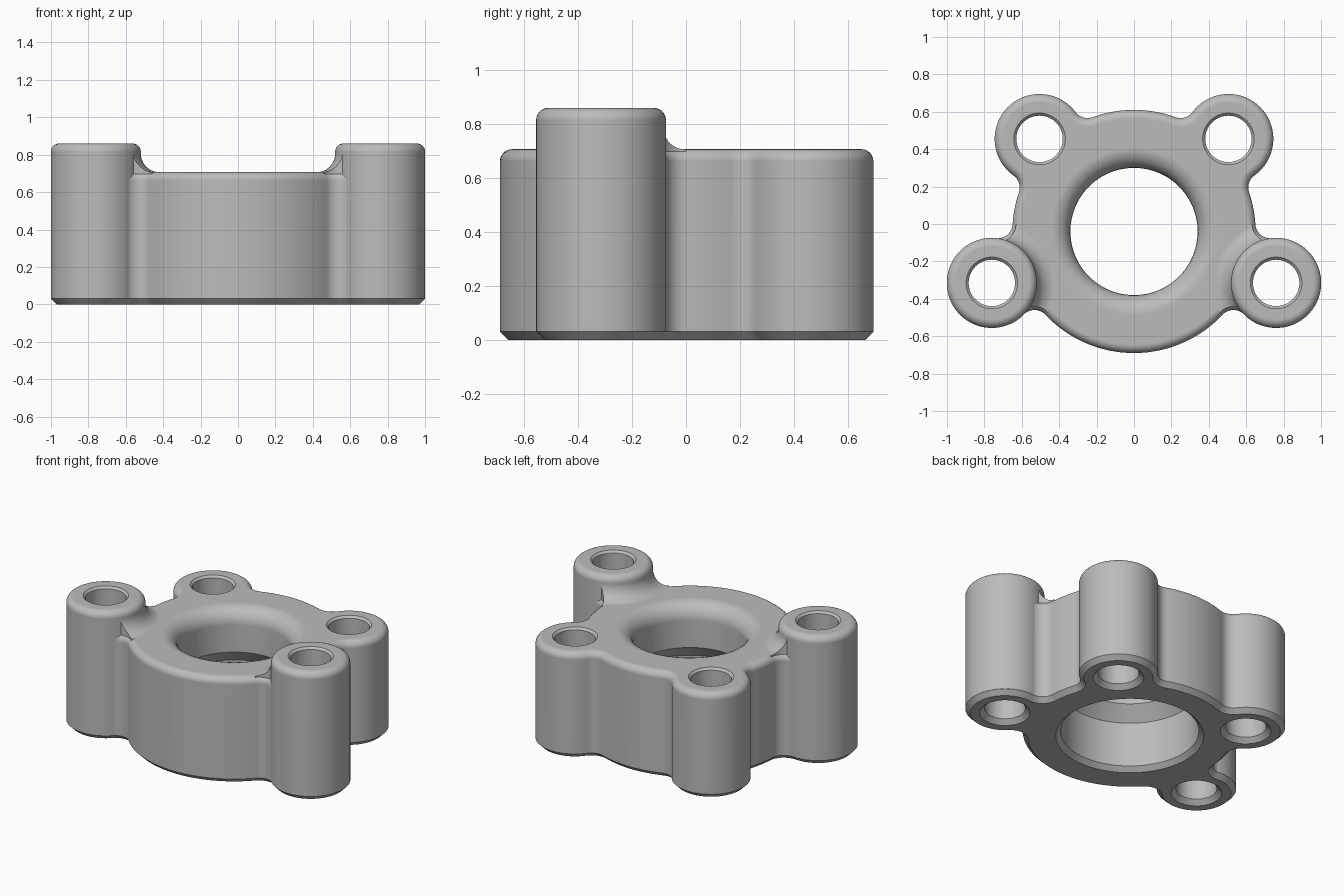
import bpy, bmesh
from math import sin, cos, pi, acos, atan2, hypot, radians

cube = bpy.data.objects.get("Cube")
if cube:
    bpy.data.objects.remove(cube)

# Main dimensions
CX, CY, R = 0.0, -0.04, 0.65             # central disc
BOSS_R, FILLET, ROUND, CHAMFER = 0.24, 0.08, 0.045, 0.03
TOP, HIGH = 0.707, 0.86
FRONT = [(0.76, -0.315), (-0.76, -0.315)]
REAR = [(0.505, 0.455), (-0.505, 0.455)]

metal = bpy.data.materials.new("grey_metal")
metal.use_nodes = True
grey = (0.5, 0.5, 0.5, 1)
metal.diffuse_color = grey
metal.node_tree.nodes["Principled BSDF"].inputs["Base Color"].default_value = grey


def arc(x, y, r, a0, a1, n):
    return [(x + r * cos(a0 + (a1 - a0) * i / n),
             y + r * sin(a0 + (a1 - a0) * i / n)) for i in range(n + 1)]


def outline(d):
    """Disc plus four bosses with blended corners, moved inward by d."""
    bosses = []
    for x, y in FRONT + REAR:
        dist = hypot(x - CX, y - CY)
        rb, rr = R + FILLET, BOSS_R + FILLET
        a = acos((dist**2 + rb**2 - rr**2) / (2 * dist * rb))
        b = acos((dist**2 + rr**2 - rb**2) / (2 * dist * rr))
        t = (atan2(y - CY, x - CX) + pi / 2) % (2 * pi) - pi / 2
        bosses.append((t, a, b, x, y))
    bosses.sort()
    pts = []
    for i, (t, a, b, x, y) in enumerate(bosses):
        rb, f = R + FILLET, FILLET + d
        pts += arc(CX + rb * cos(t - a), CY + rb * sin(t - a), f, t - a + pi, t + b, 10)[:-1]
        pts += arc(x, y, BOSS_R - d, t - pi + b, t + pi - b, 48)[:-1]
        pts += arc(CX + rb * cos(t + a), CY + rb * sin(t + a), f, t - b, t + a - pi, 10)[:-1]
        nxt = bosses[(i + 1) % len(bosses)]
        end = nxt[0] - nxt[1] + (2 * pi if i == len(bosses) - 1 else 0)
        pts += arc(CX, CY, R - d, t + a, end, 30)[:-1]
    return pts


def stack(name, rings):
    """Closed solid through rings of equal length, given as (points, z)."""
    bm = bmesh.new()
    loops = [[bm.verts.new((x, y, z)) for x, y in pts] for pts, z in rings]
    n = len(loops[0])
    for low, up in zip(loops, loops[1:]):
        for i in range(n):
            j = (i + 1) % n
            bm.faces.new((low[i], low[j], up[j], up[i]))
    bm.faces.new(loops[0][::-1])
    bm.faces.new(loops[-1])
    mesh = bpy.data.meshes.new(name)
    bm.to_mesh(mesh)
    bm.free()
    mesh.materials.append(metal)
    ob = bpy.data.objects.new(name, mesh)
    bpy.context.collection.objects.link(ob)
    return ob


def lathe(name, x, y, profile, n=64):
    return stack(name, [(arc(x, y, r, 0, 2 * pi, n)[:-1], z) for r, z in profile])


def combine(target, tool, operation):
    """Apply a boolean and discard the tool."""
    tool.hide_render = True
    mod = target.modifiers.new("boolean", 'BOOLEAN')
    mod.object, mod.operation, mod.solver = tool, operation, 'EXACT'
    with bpy.context.temp_override(object=target, active_object=target):
        bpy.ops.object.modifier_apply(modifier=mod.name)
    bpy.data.objects.remove(tool)


quarter = [i * pi / 12 for i in range(7)]

# Flange body: chamfered underside, rounded upper edge
rings = [(outline(CHAMFER), 0), (outline(0), CHAMFER)]
rings += [(outline(ROUND * (1 - cos(a))), TOP - ROUND + ROUND * sin(a)) for a in quarter]
body = stack("flange_body", rings)

for x, y in FRONT:
    # Concave flare at the foot of each tall boss, trimmed to the outline
    w = 0.1
    flare = lathe("flare", x, y, [(BOSS_R + w, 0.64)] + [
        (BOSS_R + w - w * sin(a), TOP - 0.001 + w - w * cos(a)) for a in quarter])
    combine(flare, stack("trim", [(outline(0.018), 0.5), (outline(0.018), 1)]), 'INTERSECT')
    combine(body, flare, 'UNION')
    # Tall boss
    r = BOSS_R + 0.0008
    column = lathe("column", x, y, [(r, CHAMFER + 0.001)] + [
        (r - ROUND + ROUND * cos(a), HIGH - ROUND + ROUND * sin(a)) for a in quarter], 96)
    combine(body, column, 'UNION')

# Bolt holes, chamfered at both ends
for places, top in ((FRONT, HIGH), (REAR, TOP)):
    for x, y in places:
        h, c = 0.124, 0.014
        combine(body, lathe("bolt_hole", x, y, [
            (h + CHAMFER + 0.02, -0.02), (h, CHAMFER), (h, top - c), (h + 2 * c, top + c)]),
            'DIFFERENCE')

# Central bore: wide lower section, tapered shoulder, flared mouth
bore, wide, flare_r = 0.34, 0.42, 0.105
profile = [(wide + CHAMFER + 0.02, -0.02), (wide, CHAMFER), (wide, 0.33), (bore, 0.42)]
profile += [(bore + flare_r * (1 - cos(a)), TOP - flare_r + flare_r * sin(a)) for a in quarter]
profile += [(bore + flare_r + 0.001, TOP + 0.05)]
combine(body, lathe("central_bore", CX, CY, profile, 96), 'DIFFERENCE')

# Smooth shading with crisp chamfers
bpy.ops.object.select_all(action='DESELECT')
body.select_set(True)
bpy.context.view_layer.objects.active = body
bpy.ops.object.shade_smooth_by_angle(angle=radians(30))
weighted = body.modifiers.new("weighted_normals", 'WEIGHTED_NORMAL')
weighted.keep_sharp = True
